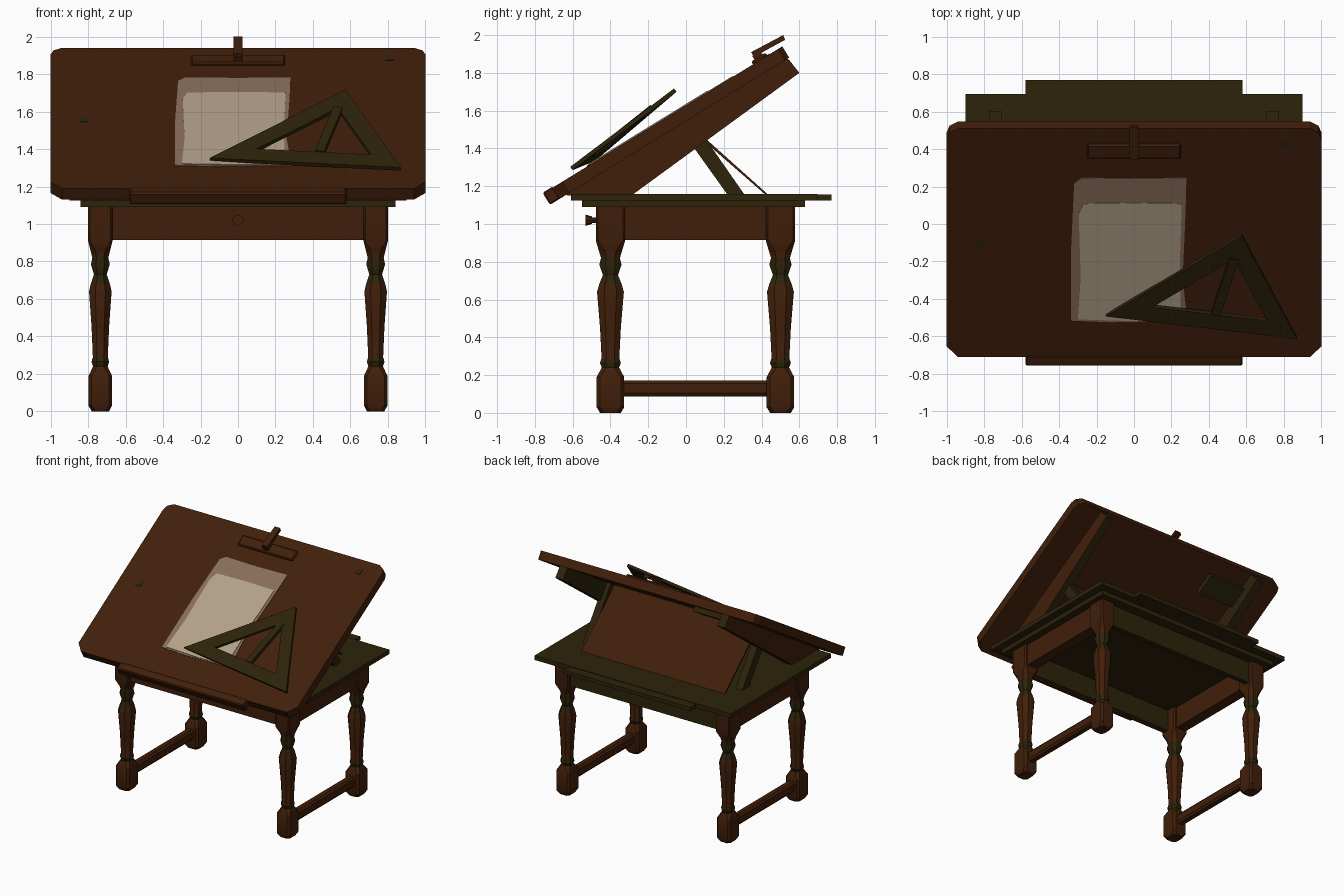
import bpy, bmesh, math
from mathutils import Matrix, Vector

cube = bpy.data.objects.get("Cube")
if cube:
    bpy.data.objects.remove(cube, do_unlink=True)


def material(name, rgb):
    m = bpy.data.materials.new(name)
    m.use_nodes = True
    m.diffuse_color = (*rgb, 1)
    bsdf = m.node_tree.nodes["Principled BSDF"]
    bsdf.inputs["Base Color"].default_value = (*rgb, 1)
    bsdf.inputs["Roughness"].default_value = 0.9
    return m


BROWN = material("brown wood", (0.052, 0.0135, 0.003))
OLIVE = material("olive wood", (0.026, 0.017, 0.003))
CREAM = material("cream paper", (0.45, 0.36, 0.25))
TAN = material("tan paper edge", (0.25, 0.155, 0.10))

# Tilted frame of the drawing board: x across, y up the slope, z off the surface
TILT = Matrix.Translation((0, -0.71, 1.19)) @ Matrix.Rotation(math.radians(31.6), 4, 'X')
FLAT = Matrix.Identity(4)


def finish(name, bm, mats, frame=FLAT, smooth=False):
    bmesh.ops.recalc_face_normals(bm, faces=bm.faces)
    bm.transform(frame)
    mesh = bpy.data.meshes.new(name)
    bm.to_mesh(mesh)
    bm.free()
    for m in mats:
        mesh.materials.append(m)
    ob = bpy.data.objects.new(name, mesh)
    bpy.context.scene.collection.objects.link(ob)
    if smooth:
        bpy.ops.object.select_all(action='DESELECT')
        ob.select_set(True)
        bpy.context.view_layer.objects.active = ob
        bpy.ops.object.shade_smooth_by_angle(angle=math.radians(35))
    return ob


def paint(ob, mat, rule):
    """Give the second material to the faces that fit the rule."""
    ob.data.materials.append(mat)
    for f in ob.data.polygons:
        if rule(f):
            f.material_index = 1


def box(name, x, y, z, mat, frame=FLAT, bevel=0):
    bm = bmesh.new()
    bmesh.ops.create_cube(bm, size=1)
    for v in bm.verts:
        for i, (lo, hi) in enumerate((x, y, z)):
            v.co[i] = lo if v.co[i] < 0 else hi
    if bevel:
        bmesh.ops.bevel(bm, geom=bm.edges[:], offset=bevel, segments=1, affect='EDGES')
    return finish(name, bm, [mat], frame)


def prism(name, points, depth, mat, frame=FLAT, rim=0, hollow=0):
    """Closed outline of 3D points pushed along the depth vector; may be hollowed from below."""
    bm = bmesh.new()
    face = bm.faces.new([bm.verts.new(p) for p in points])
    new = bmesh.ops.extrude_face_region(bm, geom=[face])["geom"]
    bmesh.ops.translate(bm, vec=depth, verts=[g for g in new if isinstance(g, bmesh.types.BMVert)])
    bmesh.ops.recalc_face_normals(bm, faces=bm.faces)
    if rim:
        base = min(bm.faces, key=lambda f: f.calc_center_median().z)
        bmesh.ops.inset_individual(bm, faces=[base], thickness=rim)
        wall = bmesh.ops.extrude_face_region(bm, geom=[base])["geom"]
        bmesh.ops.translate(bm, vec=(0, 0, hollow),
                            verts=[g for g in wall if isinstance(g, bmesh.types.BMVert)])
    return finish(name, bm, [mat], frame)


def side_prism(name, x, width, outline, mat):
    return prism(name, [(x - width / 2, y, z) for y, z in outline], (width, 0, 0), mat)


def bar(name, a, b, width, thick, normal, mat):
    """Straight flat bar between two points."""
    a, b = Vector(a), Vector(b)
    side = (b - a).cross(normal).normalized() * width / 2
    return prism(name, [a - side, b - side, b + side, a + side], normal * thick, mat)


def octagon(hx, hy, cut):
    cx, cy = hx * (1 - cut), hy * (1 - cut)
    return [(hx, -cy), (hx, cy), (cx, hy), (-cx, hy),
            (-hx, cy), (-hx, -cy), (-cx, -hy), (cx, -hy)]


# Turned legs with square blocks: height, half width, corner cut
LEG = [(0, .055, .4), (.03, .073, .25), (.19, .073, .25), (.24, .046, .55),
       (.265, .055, .55), (.29, .047, .55), (.45, .055, .55), (.64, .071, .55),
       (.68, .06, .55), (.73, .04, .55), (.785, .059, .55), (.82, .05, .55),
       (.86, .062, .5), (.91, .077, .15), (1.09, .077, .15)]


def leg(name, x, y):
    bm = bmesh.new()
    rings = [[bm.verts.new((x + px, y + py, z)) for px, py in octagon(h * .85, h, c)]
             for z, h, c in LEG]
    for a, b in zip(rings, rings[1:]):
        for i in range(8):
            j = (i + 1) % 8
            bm.faces.new((a[i], a[j], b[j], b[i]))
    bm.faces.new(rings[0])
    bm.faces.new(rings[-1])
    ob = finish(name, bm, [BROWN], smooth=True)
    paint(ob, OLIVE, lambda f: .7 < f.center.z < .82 or .24 < f.center.z < .28)


for side, sx in (("left", 1), ("right", -1)):
    x = sx * .735
    leg("front_leg_" + side, x, -.4)
    leg("back_leg_" + side, x, .5)
    # Low stretcher between the legs of one side
    prism("stretcher_" + side, [(x + px, -.36, .13 + pz) for px, pz in octagon(.032, .042, .4)],
          (0, .82, 0), BROWN)
    box("side_apron_" + side, (x - .045, x + .045), (-.36, .46), (.915, 1.09), BROWN)
    # Wedge rail under the board, brown on its outer side, and the leaning prop
    rail = side_prism("board_rail_" + side, sx * .74, .07,
                      [(.485, 1.90), (.545, 1.87), (.60, 1.80), (-.29, 1.15), (-.63, 1.15), (-.64, 1.20)],
                      OLIVE)
    paint(rail, BROWN, lambda f: f.normal.x * sx > .9)
    side_prism("prop_" + side, sx * .70, .06,
               [(-.07, 1.56), (0, 1.60), (.31, 1.155), (.22, 1.155)], OLIVE)

# Table body
apron = box("front_apron", (-.68, .68), (-.45, -.40), (.915, 1.09), BROWN)
paint(apron, OLIVE, lambda f: f.normal.y > .9)
box("back_apron", (-.68, .68), (.51, .55), (.915, 1.09), OLIVE)
box("top_moulding", (-.84, .84), (-.55, .63), (1.09, 1.125), OLIVE)
box("table_top", (-.9, .9), (-.61, .695), (1.125, 1.16), OLIVE)
box("table_back_strip", (-.58, .58), (.69, .77), (1.125, 1.155), OLIVE)

# Drawer knob
bm = bmesh.new()
for r1, r2, depth, y in ((.015, .015, .05, -.475), (.02, .03, .035, -.515)):
    bmesh.ops.create_cone(bm, cap_ends=True, segments=8, radius1=r1, radius2=r2, depth=depth,
                          matrix=Matrix.Translation((0, y, 1.02)) @ Matrix.Rotation(math.pi / 2, 4, 'X'))
finish("drawer_knob", bm, [BROWN])

# Leaning support panel that reaches from the table to the board
side_prism("support_panel", 0, 1.31, [(-.06, 1.575), (-.045, 1.585), (.43, 1.16), (.415, 1.16)], BROWN)

# Drawing board with clipped corners, hollow below with a rim all round
prism("drawing_board", [(px, .716 + py, -.07) for px, py in
                        [(1, -.65), (1, .65), (.985, .69), (.94, .716), (-.94, .716), (-.985, .69),
                         (-1, .65), (-1, -.65), (-.94, -.716), (.94, -.716)]],
      (0, 0, .07), BROWN, TILT, rim=.035, hollow=.058)
box("paper_ledge", (-.58, .58), (-.055, .01), (-.07, .005), BROWN, TILT, .008)
box("under_block", (-.71, -.38), (1.13, 1.3), (-.11, -.01), OLIVE, TILT)
box("underside_band", (-.7, .7), (1.14, 1.39), (-.017, -.011), OLIVE, TILT)
for i, (x, s) in enumerate(((.81, 1.33), (-.82, .70))):
    box(f"knot_{i}", (x - .022, x + .022), (s - .025, s + .025), (0, .003), OLIVE, TILT)

# Clamp at the top of the board
box("clamp_bar", (-.25, .25), (1.25, 1.34), (-.01, .018), BROWN, TILT, .008)
box("clamp_post", (-.025, .025), (1.27, 1.32), (.015, .04), BROWN, TILT)
side_prism("clamp_lever", 0, .05, [(.345, 1.91), (.36, 1.885), (.525, 1.975), (.515, 2.0)], BROWN)

# Sheet of paper with an uneven tan margin, showing on both sides of the board
MARGIN = [(-.335, .23), (-.12, .22), (.09, .225), (.285, .23), (.26, .5), (.275, .9),
          (.28, 1.125), (0, 1.12), (-.28, 1.125), (-.32, 1.09), (-.335, .7)]
SHEET = [(-.30, .24), (0, .23), (.25, .235), (.245, .6), (.255, .965), (0, .97), (-.27, .965),
         (-.295, .9), (-.285, .5)]
for name, outline, mat, high in (("margin", MARGIN, TAN, .004), ("sheet", SHEET, CREAM, .008)):
    prism("paper_" + name, [(x, s, 0) for x, s in outline], (0, 0, high), mat, TILT)
    prism("paper_under_" + name, [(x, s, -.012) for x, s in outline], (0, 0, -high), mat, TILT)

# Set square: triangular frame with a cross bar
A, B, C = Vector((-.15, -.48, 1.335)), Vector((.575, -.05, 1.70)), Vector((.87, -.60, 1.285))
a, b, c = (B - C).length, (C - A).length, (A - B).length
centre = (A * a + B * b + C * c) / (a + b + c)
normal = (B - A).cross(A - C).normalized()
outer = [A, B, C]
inner = [centre.lerp(p, .6) for p in outer]
for i in range(3):
    j = (i + 1) % 3
    prism(f"set_square_side_{i}", [outer[i], outer[j], inner[j], inner[i]], normal * .022, OLIVE)
bar("set_square_brace", inner[1], inner[0].lerp(inner[2], .55), .05, .03, normal, OLIVE)
